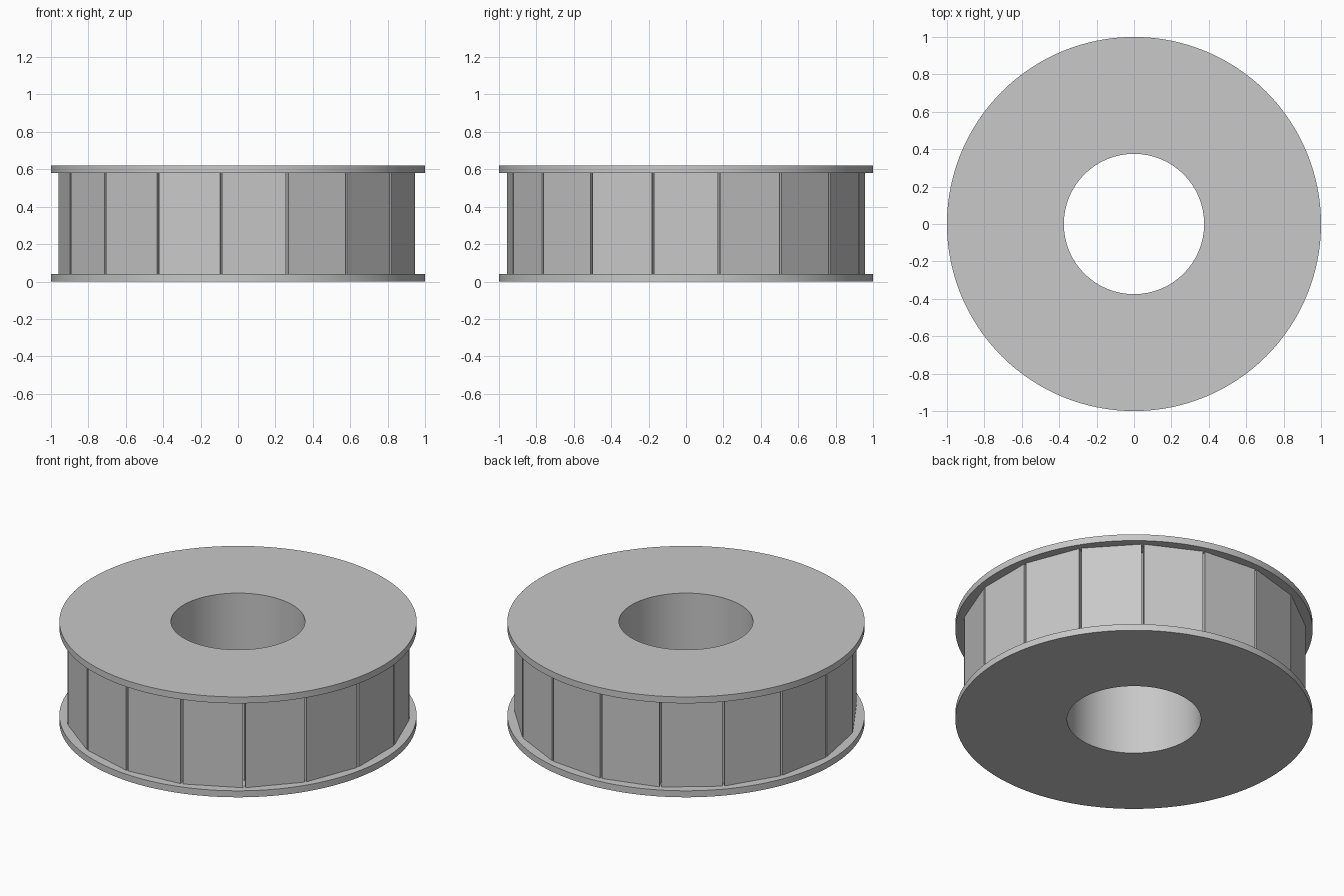
import bpy, bmesh, math
from mathutils import Matrix

cube = bpy.data.objects.get("Cube")
if cube:
    bpy.data.objects.remove(cube, do_unlink=True)

HEIGHT, FLANGE = 0.62, 0.04
BORE, RIM, CORE = 0.375, 1.0, 0.86
PANELS, FACE, GAP = 17, 0.945, 0.013

grey = bpy.data.materials.new("plain_grey")
grey.use_nodes = True
colour = (0.58, 0.58, 0.58, 1)
grey.diffuse_color = colour
grey.node_tree.nodes["Principled BSDF"].inputs["Base Color"].default_value = colour


def finish(bm, name):
    bmesh.ops.recalc_face_normals(bm, faces=bm.faces)
    mesh = bpy.data.meshes.new(name)
    bm.to_mesh(mesh)
    bm.free()
    mesh.materials.append(grey)
    obj = bpy.data.objects.new(name, mesh)
    bpy.context.collection.objects.link(obj)
    return obj


# Spool: two flanges, the core between them and the bore, turned from one profile
top = HEIGHT - FLANGE
profile = [(BORE, 0), (RIM, 0), (RIM, FLANGE), (CORE, FLANGE),
           (CORE, top), (RIM, top), (RIM, HEIGHT), (BORE, HEIGHT)]
bm = bmesh.new()
verts = [bm.verts.new((r, 0, z)) for r, z in profile]
edges = [bm.edges.new((v, verts[i - 1])) for i, v in enumerate(verts)]
bmesh.ops.spin(bm, geom=verts + edges, cent=(0, 0, 0), axis=(0, 0, 1),
               angle=math.tau, steps=128, use_merge=True)
bmesh.ops.remove_doubles(bm, verts=bm.verts, dist=1e-5)
spool = finish(bm, "spool")
bpy.ops.object.select_all(action='DESELECT')
spool.select_set(True)
bpy.context.view_layer.objects.active = spool
bpy.ops.object.shade_smooth_by_angle(angle=math.radians(30))

# Flat wedge panels around the core, with narrow even slots between them
slope = math.tan(math.pi / PANELS)
for i in range(PANELS):
    bm = bmesh.new()
    outline = [(r, side * (r * slope - GAP / 2))
               for r, side in ((CORE, -1), (FACE, -1), (FACE, 1), (CORE, 1))]
    base = bm.faces.new([bm.verts.new((x, y, FLANGE)) for x, y in outline])
    up = bmesh.ops.extrude_face_region(bm, geom=[base])["geom"]
    bmesh.ops.translate(bm, vec=(0, 0, top - FLANGE),
                        verts=[g for g in up if isinstance(g, bmesh.types.BMVert)])
    bm.transform(Matrix.Rotation(i * math.tau / PANELS, 4, 'Z'))
    finish(bm, f"panel_{i + 1}")
